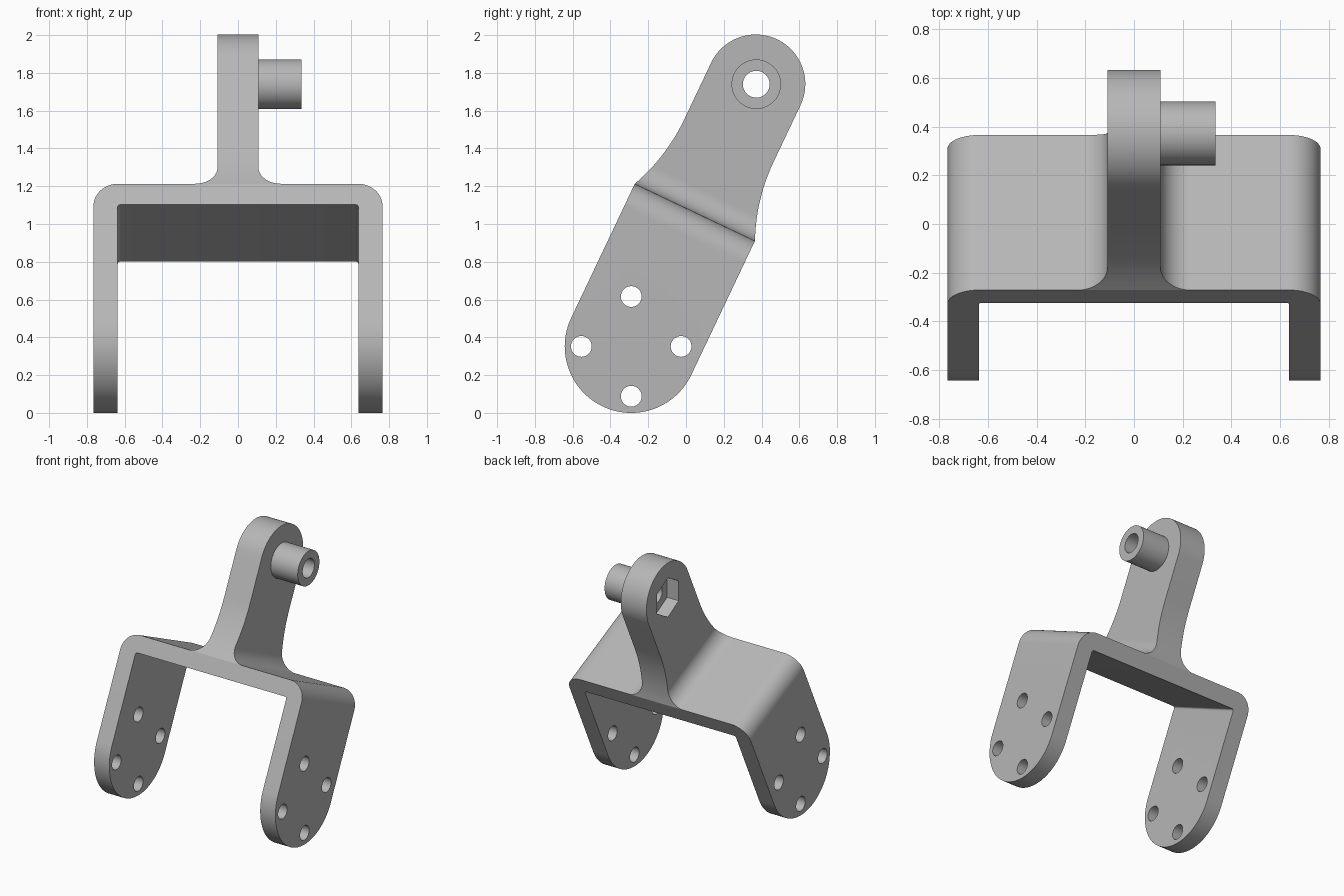
import bpy, bmesh
from math import sin, cos, radians, pi
from mathutils import Matrix, Vector

if "Cube" in bpy.data.objects:
    bpy.data.objects.remove(bpy.data.objects["Cube"], do_unlink=True)

TILT = radians(25.4)          # backward lean of the whole bracket
FOOT = Vector((0, -0.29, 0.352))   # centre of the rounded leg ends
HEAD = Vector((0, 0.372, 1.74))    # centre of the pivot bore
LENGTH = (HEAD - FOOT).length
LEAN = Matrix.Translation(FOOT) @ Matrix.Rotation(-TILT, 4, "X")

grey = bpy.data.materials.new("plain grey")
grey.use_nodes = True
GREY = (0.47, 0.47, 0.47, 1)
grey.diffuse_color = GREY
grey.node_tree.nodes["Principled BSDF"].inputs["Base Color"].default_value = GREY


def arc(cx, cy, r, start, end, n=16):
    """Points on an arc, angles in degrees."""
    angles = [radians(start + (end - start) * i / n) for i in range(n + 1)]
    return [(cx + r * cos(a), cy + r * sin(a)) for a in angles]


def mirrored(half):
    """Close a half outline by mirroring it, without doubling centre points."""
    return half + [(-a, b) for a, b in reversed(half) if abs(a) > 1e-5]


def prism(name, outline, to_3d, low, high, matrix=Matrix()):
    """Extrude a closed outline between two depths."""
    bm = bmesh.new()
    ends = [[bm.verts.new(to_3d(a, b, d)) for a, b in outline] for d in (low, high)]
    for ring in ends:
        bm.faces.new(ring)
    n = len(outline)
    for i in range(n):
        j = (i + 1) % n
        bm.faces.new((ends[0][i], ends[0][j], ends[1][j], ends[1][i]))
    bmesh.ops.recalc_face_normals(bm, faces=bm.faces)
    bm.transform(matrix)
    mesh = bpy.data.meshes.new(name)
    bm.to_mesh(mesh)
    bm.free()
    mesh.materials.append(grey)
    obj = bpy.data.objects.new(name, mesh)
    bpy.context.collection.objects.link(obj)
    return obj


def along_x(name, centre, r, low, high, sides=48, start=0):
    """Round or many-sided bar lying along x."""
    ring = arc(centre.y, centre.z, r, start, start + 360, sides)[:-1]
    return prism(name, ring, lambda a, b, d: (d, a, b), low, high)


def boolean(target, tool, operation):
    """Apply a boolean and remove the tool."""
    tool.hide_render = True
    mod = target.modifiers.new("cut", "BOOLEAN")
    mod.operation, mod.object, mod.solver = operation, tool, "EXACT"
    bpy.context.view_layer.objects.active = target
    bpy.ops.object.modifier_apply(modifier=mod.name)
    bpy.data.objects.remove(tool, do_unlink=True)


# Front outline: arm, filleted root, rounded shoulder, leg and inner corner
ARM, OUT, IN, TOP, UNDER = 0.108, 0.765, 0.637, 0.786, 0.664
FILLET, ROUND, INNER = 0.12, 0.13, 0.015
front = ([(ARM, 2.0)]
         + arc(ARM + FILLET, TOP + FILLET, FILLET, 180, 270)
         + arc(OUT - ROUND, TOP - ROUND, ROUND, 90, 0)
         + [(OUT, -0.5), (IN, -0.5)]
         + arc(IN - INNER, UNDER - INNER, INNER, 0, 90, 6))
body = prism("bracket_body", mirrored(front), lambda a, b, d: (a, d, b), -0.6, 0.6, LEAN)

# Side outline: round foot, hollow taper, round head
FOOT_R, HEAD_R, TAPER_R = 0.352, 0.262, 1.025
side = (arc(0, 0, FOOT_R, -90, 0, 32)
        + arc(HEAD_R + TAPER_R, TOP + 0.42, TAPER_R, 204.2, 180, 20)
        + arc(0, LENGTH, HEAD_R, 0, 90, 32))
outline = prism("side_outline", mirrored(side), lambda a, b, d: (d, a, b), -1, 1, LEAN)
boolean(body, outline, "INTERSECT")

# Four bolt holes through both legs
for k in range(4):
    offset = Vector((0, cos(k * pi / 2), sin(k * pi / 2))) * 0.264
    boolean(body, along_x("bolt_hole", FOOT + offset, 0.055, -1, 1, 32), "DIFFERENCE")

# Hollow boss, pivot bore and hexagonal nut recess
boss = along_x("pivot_boss", HEAD, 0.131, ARM - 0.01, 0.335)
boolean(body, boss, "UNION")
boolean(body, along_x("pivot_bore", HEAD, 0.071, -1, 1, 40), "DIFFERENCE")
boolean(body, along_x("nut_recess", HEAD, 0.15, -0.3, -0.01, 6, 30), "DIFFERENCE")

# Smooth curved walls, keep the edges crisp
bpy.ops.object.select_all(action="DESELECT")
body.select_set(True)
bpy.context.view_layer.objects.active = body
bpy.ops.object.shade_smooth_by_angle(angle=radians(25))
